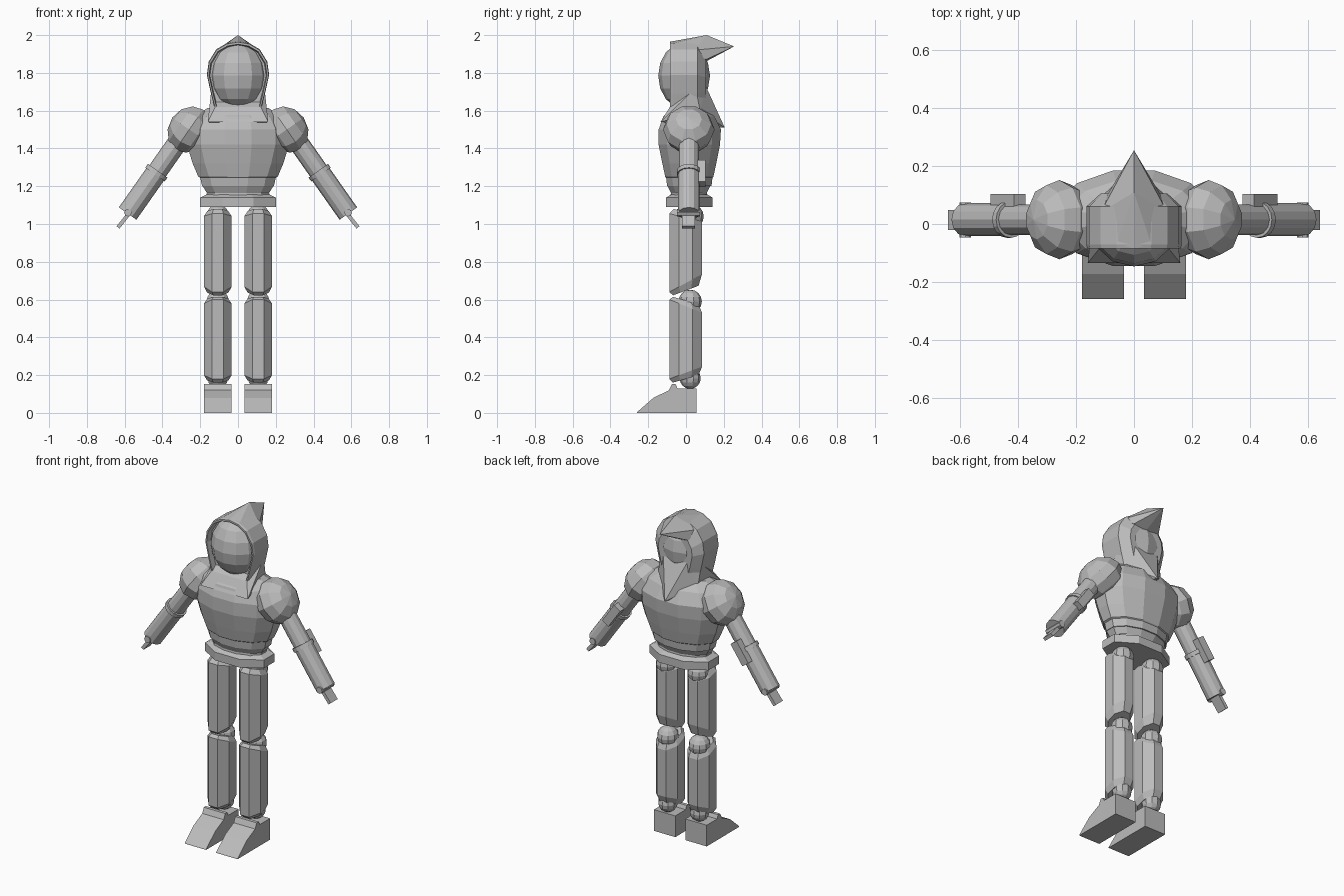
import bpy, bmesh, math
from mathutils import Vector

if "Cube" in bpy.data.objects:
    bpy.data.objects.remove(bpy.data.objects["Cube"])

grey = bpy.data.materials.new("plain_grey")
grey.diffuse_color = (0.5, 0.5, 0.5, 1)
grey.use_nodes = True
grey.node_tree.nodes["Principled BSDF"].inputs["Base Color"].default_value = grey.diffuse_color


def finish(name, bm, mirror=False):
    bmesh.ops.recalc_face_normals(bm, faces=bm.faces)
    mesh = bpy.data.meshes.new(name)
    bm.to_mesh(mesh)
    bm.free()
    mesh.materials.append(grey)
    ob = bpy.data.objects.new(name, mesh)
    bpy.context.collection.objects.link(ob)
    if mirror:
        ob.modifiers.new("mirror", "MIRROR").use_mirror_merge = False
    return ob


def loft(name, rings, mirror=False):
    """Skin a list of equal point rings and cap both ends."""
    bm = bmesh.new()
    loops = [[bm.verts.new(p) for p in r] for r in rings]
    n = len(loops[0])
    for a, b in zip(loops, loops[1:]):
        for i in range(n):
            j = (i + 1) % n
            bm.faces.new((a[i], a[j], b[j], b[i]))
    bm.faces.new(loops[0])
    bm.faces.new(loops[-1])
    return finish(name, bm, mirror)


def hull(name, points):
    bm = bmesh.new()
    for p in points:
        bm.verts.new(p)
    res = bmesh.ops.convex_hull(bm, input=bm.verts)
    loose = [v for v in bm.verts if not v.link_faces]
    bmesh.ops.delete(bm, geom=loose, context="VERTS")
    return finish(name, bm)


def oval(n, z, hx, y0, y1):
    """Horizontal n-gon with a flat side facing front."""
    k = 1 / math.cos(math.pi / n)
    c, hy = (y0 + y1) / 2, (y1 - y0) / 2
    angles = [(i + 0.5) * 2 * math.pi / n for i in range(n)]
    return [(hx * k * math.cos(a), c + hy * k * math.sin(a), z) for a in angles]


def ball(name, center, radii, axis=(0, 0, 1), seg=8, rings=6, mirror=True):
    bm = bmesh.new()
    bmesh.ops.create_uvsphere(bm, u_segments=seg, v_segments=rings, radius=1)
    bmesh.ops.scale(bm, vec=radii, verts=bm.verts)
    bm.transform(Vector((0, 0, 1)).rotation_difference(Vector(axis)).to_matrix().to_4x4())
    bmesh.ops.translate(bm, vec=center, verts=bm.verts)
    return finish(name, bm, mirror)


def rod(name, a, b, r, seg=12):
    bm = bmesh.new()
    a, b = Vector(a), Vector(b)
    bmesh.ops.create_cone(bm, cap_ends=True, segments=seg, radius1=r, radius2=r, depth=(b - a).length)
    bm.transform(Vector((0, 0, 1)).rotation_difference(b - a).to_matrix().to_4x4())
    bmesh.ops.translate(bm, vec=(a + b) / 2, verts=bm.verts)
    return finish(name, bm, True)


def slab(name, a, b, thick, y0, y1):
    """Box running from a to b in the xz plane."""
    a, b = Vector((a[0], 0, a[1])), Vector((b[0], 0, b[1]))
    d = (b - a).normalized()
    n = Vector((-d.z, 0, d.x)) * thick / 2
    corners = [a + n, b + n, b - n, a - n]
    return loft(name, [[(p.x, y, p.z) for p in corners] for y in (y0, y1)], True)


# Torso, waist and belt
loft("torso", [oval(12, *r) for r in (
    (1.20, 0.19, -0.10, 0.135), (1.245, 0.20, -0.105, 0.14), (1.25, 0.21, -0.11, 0.145),
    (1.32, 0.24, -0.125, 0.16), (1.42, 0.27, -0.145, 0.18), (1.50, 0.27, -0.145, 0.185),
    (1.57, 0.23, -0.12, 0.15), (1.615, 0.16, -0.07, 0.10))])
loft("waist", [oval(12, *r) for r in (
    (1.12, 0.17, -0.085, 0.115), (1.165, 0.165, -0.08, 0.11), (1.205, 0.19, -0.10, 0.13))])
loft("belt", [oval(8, *r) for r in (
    (1.09, 0.20, -0.105, 0.14), (1.14, 0.20, -0.105, 0.14), (1.155, 0.17, -0.08, 0.115))])

# Face inside the hood
ball("face", (0, -0.01, 1.785), (0.15, 0.137, 0.175), seg=12, rings=8, mirror=False)

# Hood: arched sections from the recessed opening to the back
half = [(0.12, 1.60), (0.143, 1.69), (0.165, 1.79), (0.155, 1.86), (0.115, 1.925), (0.06, 1.957)]
arch = half + [(0, 1.967)] + [(-x, z) for x, z in reversed(half)]


def section(y, s):
    return [(x * s, y, 1.75 + (z - 1.75) * s) for x, z in arch]


loft("hood", [section(-0.05, 0.9), section(-0.085, 0.93), section(-0.085, 0.98),
              section(-0.07, 1.0), section(0.06, 1.0), section(0.105, 0.7)])
# Pointed tip of the hood
pairs = [(0.06, -0.07, 1.955), (0.115, 0.04, 1.92), (0.09, 0.105, 1.87)]
hull("hood_tip", [(s * x, y, z) for x, y, z in pairs for s in (-1, 1)]
     + [(0, 0.11, 2.0), (0, -0.085, 1.965), (0, 0.255, 1.94), (0, 0.105, 1.86)])
# Collar flaring to a point behind
pairs = [(0.12, -0.085, 1.62), (0.16, -0.135, 1.54), (0.14, 0.05, 1.72),
         (0.08, 0.105, 1.73), (0.135, 0.075, 1.60)]
hull("hood_collar", [(s * x, y, z) for x, y, z in pairs for s in (-1, 1)] + [(0, 0.205, 1.51)])

# Arms
Y = 0.015
d = Vector((0.575, 0, -0.818))
elbow = Vector((0.432, Y, 1.272))
ball("shoulder", (0.258, Y, 1.50), (0.135, 0.137, 0.11), axis=(0.82, 0, 0.57), seg=10, rings=6)
rod("upper_arm", elbow - d * 0.26, elbow, 0.053)
rod("elbow_band", elbow - d * 0.012, elbow + d * 0.012, 0.063, 16)
rod("forearm", elbow, elbow + d * 0.265, 0.057)
rod("wrist_pin", (0.583, -0.047, 1.06), (0.583, 0.075, 1.06), 0.02, 8)
a, b = elbow - d * 0.065, elbow + d * 0.075
slab("arm_box", (a.x, a.z), (b.x, b.z), 0.05, 0.05, 0.104)
slab("hand", (0.565, 1.07), (0.635, 0.982), 0.02, -0.02, 0.048)

# Legs: octagonal tubes whose ends slope down or up toward the back
X = 0.107


def leg_ring(s, z_front, z_back):
    pts = oval(8, 0, 0.073 * s, -0.088 * s, 0.085 * s)
    return [(x + X, y, z_front + (z_back - z_front) * (y + 0.088) / 0.173) for x, y, z in pts]


loft("thigh", [leg_ring(*r) for r in (
    (0.75, 1.085, 1.04), (1, 1.055, 1.01), (1, 0.64, 0.735), (0.78, 0.615, 0.68))], True)
loft("shin", [leg_ring(*r) for r in (
    (0.78, 0.62, 0.57), (1, 0.60, 0.53), (1, 0.18, 0.245), (0.78, 0.155, 0.205))], True)
for name, z, y, r in (("hip_ball", 1.04, 0.03, 0.064), ("knee_ball", 0.59, 0.022, 0.062),
                      ("ankle_ball", 0.183, 0.022, 0.056)):
    ball(name, (X, y, z), (r, r, r), seg=10, rings=8)

# Feet: side profile pulled across x
profile = [(-0.26, 0), (0.055, 0), (0.055, 0.13), (-0.045, 0.13), (-0.055, 0.152),
           (-0.075, 0.152), (-0.09, 0.12), (-0.172, 0.08), (-0.258, 0.005)]
loft("foot", [[(x, y, z) for y, z in profile] for x in (0.034, 0.179)], True)
